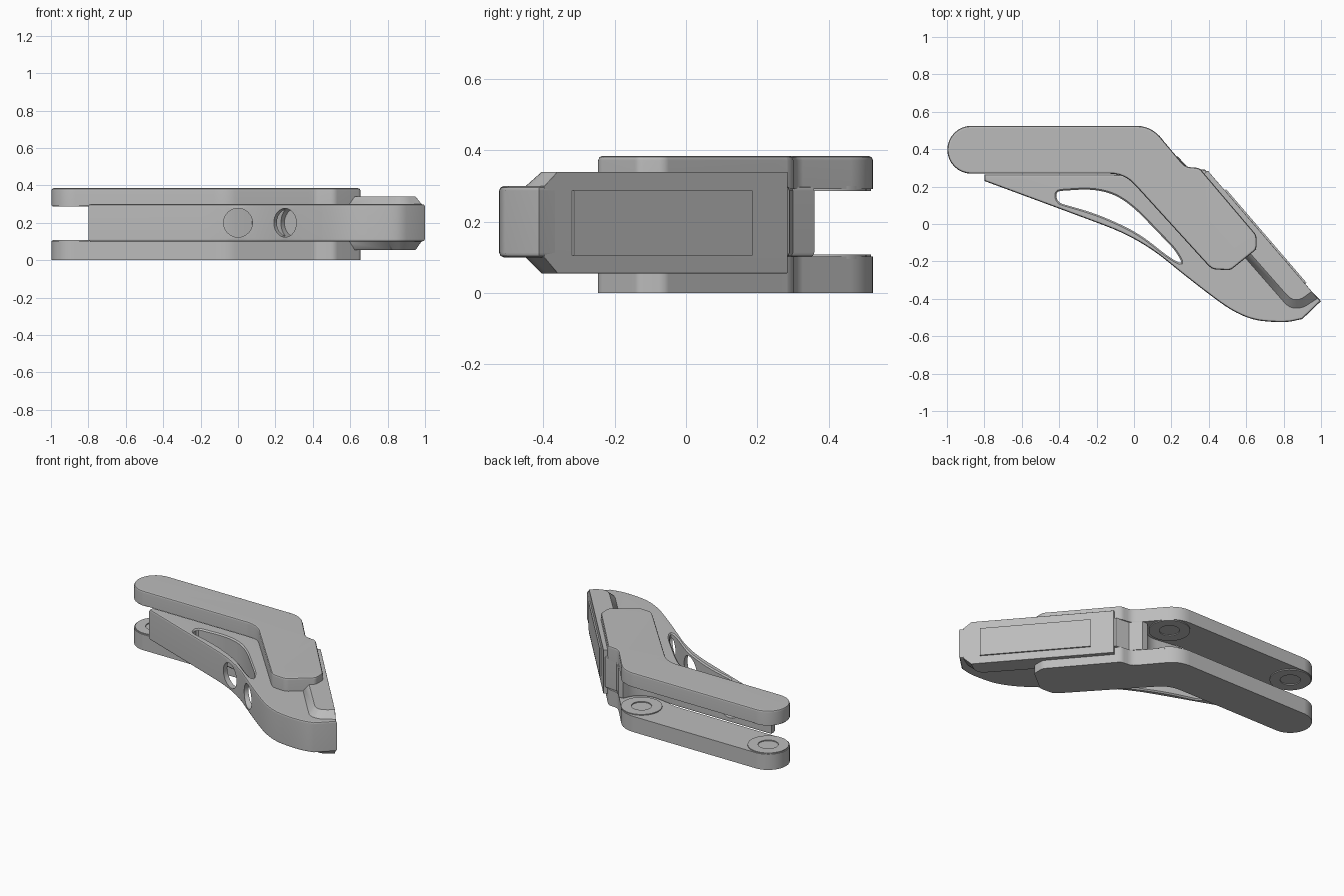
import bpy, bmesh, math
from mathutils import Vector

cube = bpy.data.objects.get("Cube")
if cube:
    bpy.data.objects.remove(cube, do_unlink=True)

grey = bpy.data.materials.new("plain_grey")
grey.use_nodes = True
colour = (0.5, 0.5, 0.5, 1)
grey.diffuse_color = colour
grey.node_tree.nodes["Principled BSDF"].inputs["Base Color"].default_value = colour


def rounded(points):
    """Closed outline whose corners (x, y, cut) are replaced by soft curves."""
    out = []
    for i, (x, y, cut) in enumerate(points):
        p = Vector((x, y))
        if not cut:
            out.append(p)
            continue
        a, b = Vector(points[i - 1][:2]), Vector(points[(i + 1) % len(points)][:2])
        a = p + (a - p).normalized() * min(cut, (a - p).length * 0.49)
        b = p + (b - p).normalized() * min(cut, (b - p).length * 0.49)
        steps = min(8, 2 + int(cut * 60))
        for k in range(steps + 1):
            t = k / steps
            out.append(a * (1 - t) ** 2 + p * 2 * t * (1 - t) + b * t ** 2)
    return out


def inset(outline, d):
    """Counter-clockwise outline moved inwards by d (outwards if negative)."""
    out = []
    for i, p in enumerate(outline):
        a = (p - outline[i - 1]).normalized()
        b = (outline[(i + 1) % len(outline)] - p).normalized()
        n, m = Vector((-a.y, a.x)), Vector((-b.y, b.x))
        out.append(p + (n + m) * d / (1 + n.dot(m)))
    return out


def arc(cx, cy, r, start, end, steps=16):
    angles = [math.radians(start + (end - start) * k / steps) for k in range(steps + 1)]
    return [Vector((cx + r * math.cos(a), cy + r * math.sin(a))) for a in angles]


def circle(cx, cy, r):
    return arc(cx, cy, r, 0, 348.75, 31)


def loft(name, layers):
    """Solid through stacked outlines: (outline, z)."""
    bm = bmesh.new()
    rings = [[bm.verts.new((p[0], p[1], z)) for p in o] for o, z in layers]
    bm.faces.new(rings[0])
    bm.faces.new(rings[-1])
    for lo, hi in zip(rings, rings[1:]):
        for i in range(len(lo)):
            bm.faces.new((lo[i - 1], lo[i], hi[i], hi[i - 1]))
    bmesh.ops.recalc_face_normals(bm, faces=bm.faces)
    mesh = bpy.data.meshes.new(name)
    bm.to_mesh(mesh)
    bm.free()
    mesh.materials.append(grey)
    obj = bpy.data.objects.new(name, mesh)
    bpy.context.collection.objects.link(obj)
    return obj


def prism(name, outline, low, high):
    return loft(name, [(outline, low), (outline, high)])


def activate(obj):
    bpy.ops.object.select_all(action="DESELECT")
    bpy.context.view_layer.objects.active = obj
    obj.select_set(True)


def cut(obj, cutter):
    cutter.hide_render = True
    mod = obj.modifiers.new("cut", "BOOLEAN")
    mod.operation, mod.solver, mod.object = "DIFFERENCE", "EXACT", cutter
    activate(obj)
    bpy.ops.object.modifier_apply(modifier=mod.name)
    bpy.data.objects.remove(cutter, do_unlink=True)


def finish(obj):
    activate(obj)
    bpy.ops.object.shade_smooth_by_angle(angle=math.radians(30))
    mod = obj.modifiers.new("flat_faces", "WEIGHTED_NORMAL")
    mod.keep_sharp = True


def drill(obj, start, direction, radius, depth):
    bit = prism("drill", circle(0, 0, radius), 0, depth)
    bit.rotation_euler = Vector(direction).to_track_quat("Z", "Y").to_euler()
    bit.location = start
    bpy.context.view_layer.update()
    cut(obj, bit)


ROUND = 0.013  # size of the softened rims

# Curved finger body
body_outline = rounded([
    (-0.80, 0.265, 0), (-0.80, 0.23, 0), (-0.38, 0.075, 0.2),
    (0.03, -0.078, 0.2), (0.32, -0.315, 0.17), (0.58, -0.508, 0.2),
    (0.80, -0.53, 0.12), (0.90, -0.508, 0), (1.0, -0.412, 0),
    (0.92, -0.33, 0), (0.38, 0.29, 0), (0.29, 0.30, 0), (0.235, 0.36, 0),
    (0.20, 0.36, 0), (0.17, 0.29, 0.05), (0.08, 0.24, 0.05),
    (-0.08, 0.265, 0.05)])
body_rim, body_mid = inset(body_outline, ROUND), inset(body_outline, ROUND * 0.3)
body = loft("finger_body", [
    (body_rim, 0.1), (body_mid, 0.1 + ROUND * 0.3), (body_outline, 0.1 + ROUND),
    (body_outline, 0.3 - ROUND), (body_mid, 0.3 - ROUND * 0.3), (body_rim, 0.3)])

# Open window through the body, flared at both faces
cavity = rounded([
    (-0.42, 0.175, 0.03), (-0.41, 0.115, 0.03), (-0.20, 0.055, 0.1),
    (0.02, -0.045, 0.1), (0.19, -0.18, 0.08), (0.265, -0.22, 0.04),
    (0.22, -0.14, 0.04), (-0.04, 0.13, 0.14), (-0.20, 0.19, 0.12)])
flare = inset(cavity, -ROUND)
cut(body, loft("window_cutter", [(flare, 0.095), (cavity, 0.108),
                                 (cavity, 0.292), (flare, 0.305)]))

# Round holes in the front strut and the back wall
drill(body, (0, -0.2, 0.2), (0, 1, 0), 0.077, 0.21)
drill(body, (0.19, -0.34, 0.2), (0.6, 0.8, 0), 0.077, 0.2)
drill(body, (-0.5, 0.3, 0.2), (0, -1, 0), 0.07, 0.08)
finish(body)

# Bent side plates with a round pivot end
round_end = [(p.x, p.y, 0) for p in arc(-0.87, 0.397, 0.128, 90, 270)]
plate_outline = rounded(round_end + [
    (-0.05, 0.269, 0.08), (0.395, -0.22, 0.03), (0.42, -0.242, 0.02),
    (0.515, -0.248, 0.02), (0.655, -0.135, 0.015), (0.655, -0.06, 0.015),
    (0.375, 0.27, 0.03), (0.35, 0.30, 0.02), (0.275, 0.305, 0.03),
    (0.09, 0.525, 0.08)])
finish(prism("lower_side_plate", plate_outline, 0, 0.102))
finish(loft("upper_side_plate", [
    (plate_outline, 0.292), (plate_outline, 0.385 - ROUND),
    (inset(plate_outline, ROUND * 0.3), 0.385 - ROUND * 0.3),
    (inset(plate_outline, ROUND), 0.385)]))

# Ring bosses on the inner plate faces, at both pivots
for side, low, high in (("lower", 0.095, 0.108), ("upper", 0.286, 0.3)):
    for place, x, y in (("end", -0.87, 0.397), ("bend", 0.05, 0.385)):
        ring = prism(f"{side}_{place}_boss", circle(x, y, 0.122), low, high)
        cut(ring, prism("bore", circle(x, y, 0.06), 0, 0.4))
        finish(ring)

# Grip block along the slanted face, tapered towards its rims
wide = rounded([(0.28, 0.20, 0), (0.395, 0.285, 0), (0.982, -0.397, 0),
                (0.90, -0.45, 0.03), (0.83, -0.45, 0.04), (0.55, -0.13, 0)])
narrow = rounded([(0.28, 0.20, 0), (0.395, 0.285, 0), (0.95, -0.36, 0),
                  (0.89, -0.405, 0.03), (0.84, -0.405, 0.04), (0.58, -0.11, 0)])
block = loft("grip_block", [(narrow, 0.055), (wide, 0.1), (wide, 0.3), (narrow, 0.34)])
bevel = block.modifiers.new("soft_edges", "BEVEL")
bevel.width, bevel.segments = 0.005, 2
bevel.limit_method, bevel.angle_limit = "ANGLE", math.radians(50)
finish(block)

# Thin contact pad on the grip face
normal = Vector((0.758, 0.652))
top, bottom = Vector((0.485, 0.180)), Vector((0.915, -0.320))
finish(prism("contact_pad", [top, top + normal * 0.0095,
                             bottom + normal * 0.0095, bottom], 0.105, 0.288))
